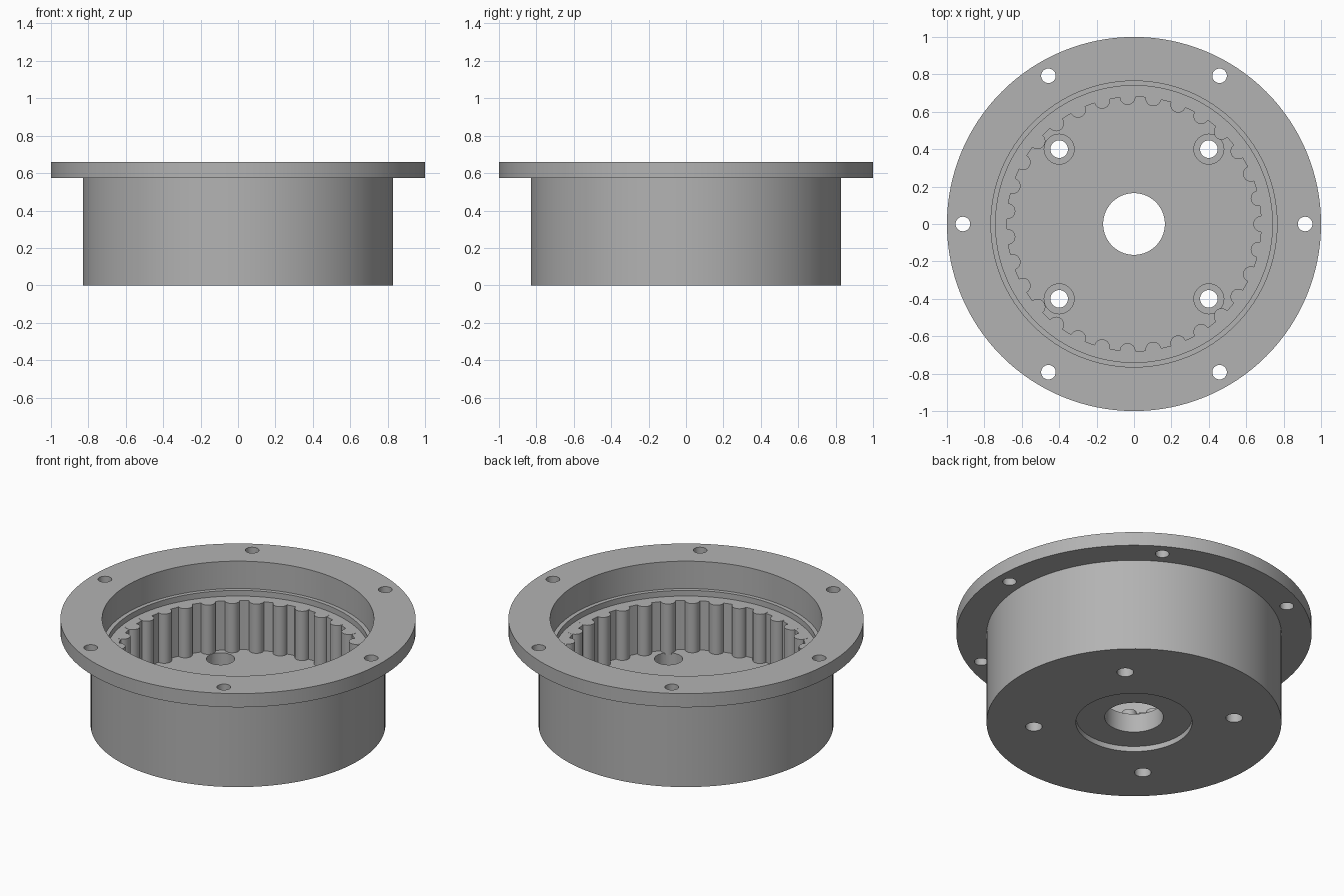
import bpy, bmesh, math
from mathutils import Matrix

cube = bpy.data.objects.get("Cube")
if cube:
    bpy.data.objects.remove(cube)

GREY = (0.45, 0.45, 0.45, 1)
metal = bpy.data.materials.new("grey_metal")
metal.use_nodes = True
metal.diffuse_color = GREY
metal.node_tree.nodes["Principled BSDF"].inputs["Base Color"].default_value = GREY

FLOOR, LEDGE, TOP = 0.15, 0.455, 0.66


def make_object(name, bm):
    bmesh.ops.recalc_face_normals(bm, faces=bm.faces)
    mesh = bpy.data.meshes.new(name)
    bm.to_mesh(mesh)
    bm.free()
    mesh.materials.append(metal)
    obj = bpy.data.objects.new(name, mesh)
    bpy.context.collection.objects.link(obj)
    return obj


def add_cylinder(bm, radius, ring, angle, z0, z1, sides=32):
    """Upright cylinder placed on a ring around the axis."""
    a = math.radians(angle)
    place = Matrix.Translation((ring * math.cos(a), ring * math.sin(a), (z0 + z1) / 2))
    bmesh.ops.create_cone(bm, cap_ends=True, segments=sides, radius1=radius,
                          radius2=radius, depth=z1 - z0, matrix=place)


def smooth(obj):
    bpy.ops.object.select_all(action="DESELECT")
    obj.select_set(True)
    bpy.context.view_layer.objects.active = obj
    bpy.ops.object.shade_smooth_by_angle(angle=math.radians(30))


# Housing: one turned profile with flange, stepped bore and bearing recess
profile = [(0.165, 0.033), (0.327, 0.033), (0.327, 0), (0.83, 0), (0.83, 0.575),
           (1, 0.575), (1, TOP), (0.765, TOP), (0.765, 0.49), (0.74, 0.49),
           (0.74, LEDGE), (0.68, LEDGE), (0.68, FLOOR), (0.165, FLOOR)]
bm = bmesh.new()
verts = [bm.verts.new((r, 0, z)) for r, z in profile]
edges = [bm.edges.new((v, verts[i - 1])) for i, v in enumerate(verts)]
bmesh.ops.spin(bm, geom=verts + edges, cent=(0, 0, 0), axis=(0, 0, 1),
               angle=math.tau, steps=128)
bmesh.ops.remove_doubles(bm, verts=bm.verts, dist=0.0001)
housing = make_object("housing", bm)

# Cutters: flange holes, then floor bolt holes and their counterbores
flange_cut, bolt_cut, bore_cut = bmesh.new(), bmesh.new(), bmesh.new()
for i in range(6):
    add_cylinder(flange_cut, 0.039, 0.915, i * 60, 0.5, 0.75)
for i in range(4):
    add_cylinder(bolt_cut, 0.047, 0.566, 45 + i * 90, -0.1, 0.3)
    add_cylinder(bore_cut, 0.08, 0.566, 45 + i * 90, 0.065, 0.3)
for name, cut in (("flange_hole_cutter", flange_cut), ("bolt_hole_cutter", bolt_cut),
                  ("counterbore_cutter", bore_cut)):
    cutter = make_object(name, cut)
    cutter.hide_render = True
    mod = housing.modifiers.new(name, "BOOLEAN")
    mod.operation, mod.solver, mod.object = "DIFFERENCE", "EXACT", cutter
    bpy.context.view_layer.objects.active = housing
    bpy.ops.object.modifier_apply(modifier=name)
    bpy.data.objects.remove(cutter)
smooth(housing)

# Ring of roller pins half sunk into the bore wall
PINS = 31
bm = bmesh.new()
for i in range(PINS):
    add_cylinder(bm, 0.042, 0.68, i * 360 / PINS, FLOOR - 0.01, LEDGE + 0.001)
smooth(make_object("ring_pins", bm))
